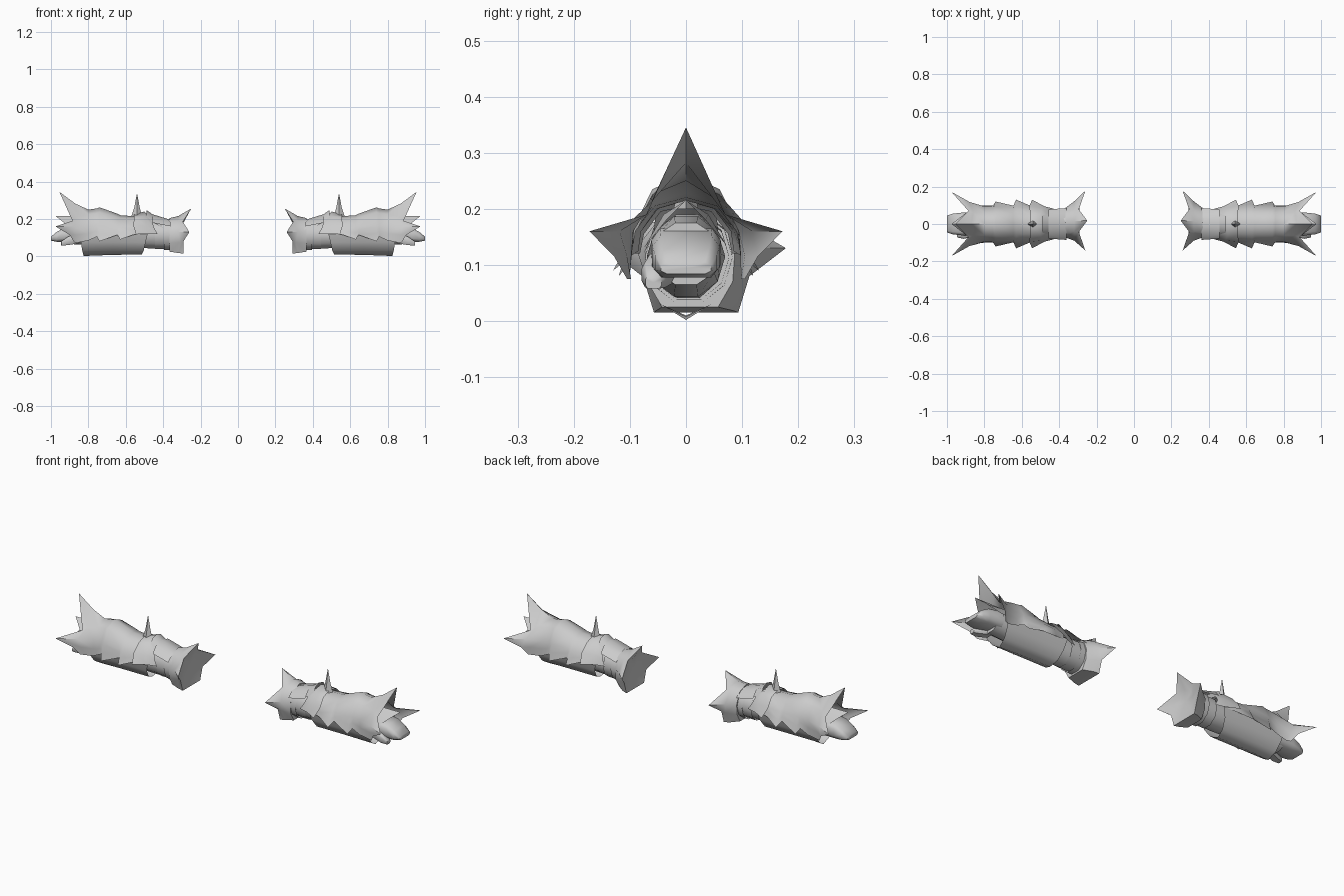
import bpy, bmesh, math
from mathutils import Vector

cube = bpy.data.objects.get("Cube")
if cube:
    bpy.data.objects.remove(cube)

steel = bpy.data.materials.new("pale grey")
steel.use_nodes = True
GREY = (0.6, 0.6, 0.6, 1)
steel.diffuse_color = GREY
steel.node_tree.nodes["Principled BSDF"].inputs["Base Color"].default_value = GREY


def finish(name, bm, angle=60):
    """Make a left part and its mirrored right twin."""
    bmesh.ops.recalc_face_normals(bm, faces=bm.faces)
    for side, s in (("left", 1), ("right", -1)):
        me = bpy.data.meshes.new(side + "_" + name)
        copy = bm.copy()
        if s < 0:
            for v in copy.verts:
                v.co.x *= -1
            bmesh.ops.reverse_faces(copy, faces=copy.faces)
        copy.to_mesh(me)
        copy.free()
        ob = bpy.data.objects.new(side + "_" + name, me)
        bpy.context.collection.objects.link(ob)
        me.materials.append(steel)
        bpy.ops.object.select_all(action='DESELECT')
        ob.select_set(True)
        bpy.context.view_layer.objects.active = ob
        bpy.ops.object.shade_smooth_by_angle(angle=math.radians(angle))
    bm.free()


def loft(name, rows, closed=False, caps=False, angle=60):
    """Skin rows of 3D points with quads."""
    bm = bmesh.new()
    vs = [[bm.verts.new(p) for p in r] for r in rows]
    n = len(rows[0])
    for a, b in zip(vs, vs[1:]):
        for i in range(n if closed else n - 1):
            j = (i + 1) % n
            bm.faces.new((a[i], a[j], b[j], b[i]))
    if caps:
        for r in (vs[0], vs[-1]):
            c = bm.verts.new(sum((v.co for v in r), Vector()) / n)
            for i in range(n):
                bm.faces.new((r[i], r[(i + 1) % n], c))
    finish(name, bm, angle)


def arch(half):
    """Mirror a half section (crown first) across y = 0."""
    return [(x, -y, z) for x, y, z in reversed(half[1:])] + list(half)


def ring(x, cy, cz, ry, rz, n=10):
    return [(x, cy + ry * math.cos(2 * math.pi * i / n),
             cz + rz * math.sin(2 * math.pi * i / n)) for i in range(n)]


# Upper bracer: x, crown z, shoulder y z, side y z, hem y z (saw-toothed hem)
stations = [
    (.50, .215, .050, .200, .080, .160, .085, .125),
    (.56, .215, .052, .200, .086, .160, .100, .115),
    (.63, .220, .055, .205, .092, .160, .130, .090),
    (.645, .228, .056, .210, .090, .160, .098, .115),
    (.74, .262, .060, .235, .094, .165, .120, .080),
    (.755, .256, .060, .230, .092, .165, .098, .105),
    (.80, .250, .060, .225, .094, .160, .100, .085),
]
rows = [arch([(x, 0, t), (x, a, b), (x, c, d), (x, (c + e) / 2, (d + f) / 2), (x, e, f)])
        for x, t, a, b, c, d, e, f in stations]
rows.append(arch([(.87, 0, .282), (.86, .062, .212), (.88, .118, .160),
                  (.87, .105, .115), (.85, .098, .075)]))
# Flared end with one crown spike and two side spikes
rows.append(arch([(.955, 0, .345), (.885, .070, .190), (.976, .172, .160),
                  (.90, .128, .115), (.875, .105, .075)]))
loft("bracer", rows)

# Knuckle plate overlapping the front of the bracer
loft("elbow_plate", [
    arch([(.47, 0, .205), (.46, .045, .195), (.45, .075, .155), (.43, .082, .12)]),
    arch([(.50, 0, .240), (.50, .055, .215), (.49, .088, .165), (.48, .095, .12)]),
    arch([(.555, 0, .225), (.555, .058, .208), (.56, .095, .165), (.545, .130, .118)])])

# Tall thorn standing on the bracer
loft("thorn", [[(.51, 0, .20), (.54, -.022, .20), (.575, 0, .20), (.54, .022, .20)],
               [(.525, 0, .26), (.54, -.010, .26), (.555, 0, .26), (.54, .010, .26)],
               [(.539, 0, .333), (.54, -.001, .333), (.541, 0, .333), (.54, .001, .333)]],
     closed=True, angle=40)

# Keeled plate under the forearm
loft("lower_plate", [
    arch([(xb, 0, zb), (xb + (xt - xb) * .3, .045, .030),
          (xb + (xt - xb) * .6, .075, .075), (xt, .088, .135)])
    for xb, xt, zb in ((.515, .48, .010), (.67, .67, .008), (.825, .85, .002))])

# Hood over the back of the hand
loft("hand_hood", [
    arch([(.80, 0, .215), (.80, .04, .19), (.80, .075, .13)]),
    arch([(.975, 0, .215), (.93, .035, .18), (.88, .072, .135)])])

# Arm and wrapped bands inside the armour
loft("forearm", [ring(.36, .005, .115, .062, .078), ring(.50, 0, .115, .070, .075),
                 ring(.88, 0, .120, .062, .058)], closed=True, caps=True)
for k, (x0, x1, r) in enumerate(((.355, .395, .078), (.39, .445, .072))):
    loft("wrist_band_%d" % (k + 1), [ring(x0, .005, .115, r, r + .008),
                                     ring(x1, .005, .113, r, r + .006)], closed=True)

# Sloping flaps over the bands
for name, x0, x1, z0, z1, w in (("wide_flap", .36, .457, .195, .225, .085),
                               ("narrow_flap", .40, .49, .185, .248, .058)):
    loft(name, [arch([(x0, 0, z0), (x0, w * .6, z0 - .008), (x0, w, z0 - .035)]),
                arch([(x1, 0, z1), (x1, w * .6, z1 - .012), (x1, w * .92, z1 - .045)])])

# Flared cuff: crown spike, two side spikes and a flat foot, dished end
cy = .018
neck = [(.365, 0, .205), (.365, .055, .185), (.365, .080, .125), (.365, .076, .07), (.365, .05, .025)]
mid = [(.32, 0, .215), (.32, .058, .190), (.32, .105, .130), (.31, .088, .075), (.32, .070, .018)]
rim = [(.25, 0, .256), (.295, .060, .185), (.26, .160, .130), (.292, .095, .080), (.292, .075, .015)]
dish = [(.295, 0, .18), (.305, .035, .155), (.30, .055, .125), (.305, .05, .085), (.30, .035, .06)]
loft("cuff", [[(x, y + cy * f, z) for x, y, z in arch(r)]
              for r, f in ((neck, .4), (mid, .9), (rim, 1), (dish, 1))], closed=True, caps=True)


def block(x, cy, w, z0, z1):
    """Rounded eight-sided section."""
    c, h = w * .75, (z1 - z0) * .25
    return [(x, cy - w, z0 + h), (x, cy - c, z0), (x, cy + c, z0), (x, cy + w, z0 + h),
            (x, cy + w, z1 - h), (x, cy + c, z1), (x, cy - c, z1), (x, cy - w, z1 - h)]


# Hand and thumb
loft("hand", [block(.85, 0, .062, .08, .165), block(.93, 0, .060, .078, .152),
              block(.97, 0, .055, .078, .130), block(1.0, 0, .045, .084, .105)],
     closed=True, caps=True)
loft("thumb", [block(.85, -.040, .028, .070, .125), block(.91, -.055, .024, .060, .105),
               block(.945, -.058, .014, .058, .080)], closed=True, caps=True)
